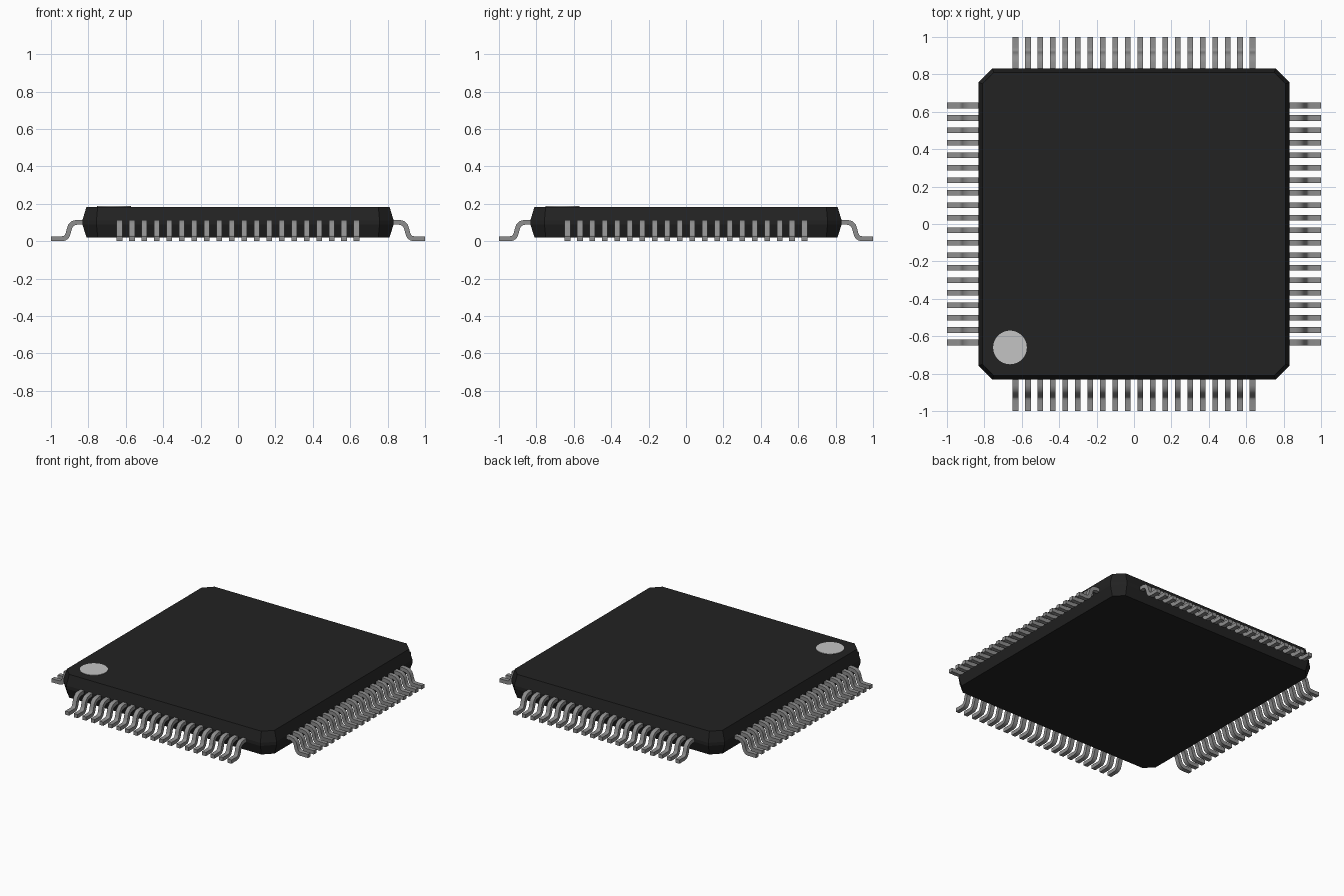
import bpy, bmesh, math
from mathutils import Matrix, Vector

cube = bpy.data.objects.get("Cube")
if cube:
    bpy.data.objects.remove(cube, do_unlink=True)


def material(name, rgb, rough=0.6):
    m = bpy.data.materials.new(name)
    m.use_nodes = True
    m.diffuse_color = (*rgb, 1)
    bsdf = m.node_tree.nodes["Principled BSDF"]
    bsdf.inputs["Base Color"].default_value = (*rgb, 1)
    bsdf.inputs["Roughness"].default_value = rough
    return m


BLACK = material("black plastic", (0.016, 0.016, 0.016))
METAL = material("lead grey", (0.27, 0.27, 0.27), 0.4)
MARK = material("light grey mark", (0.55, 0.55, 0.55))


def finish(name, bm, mat):
    bmesh.ops.recalc_face_normals(bm, faces=bm.faces)
    mesh = bpy.data.meshes.new(name)
    bm.to_mesh(mesh)
    bm.free()
    mesh.materials.append(mat)
    obj = bpy.data.objects.new(name, mesh)
    bpy.context.collection.objects.link(obj)
    return obj


# Package body: stacked octagonal rings, widest at the mould line
def ring(bm, half, flat, z):
    pts = [(half, -flat), (half, flat), (flat, half), (-flat, half),
           (-half, flat), (-half, -flat), (-flat, -half), (flat, -half)]
    return [bm.verts.new((x, y, z)) for x, y in pts]


bm = bmesh.new()
rings = [ring(bm, *r) for r in ((0.81, 0.75, 0.02), (0.832, 0.757, 0.09),
                                (0.832, 0.757, 0.112), (0.81, 0.75, 0.184))]
for low, high in zip(rings, rings[1:]):
    for i in range(8):
        j = (i + 1) % 8
        bm.faces.new((low[i], low[j], high[j], high[i]))
bm.faces.new(rings[0][::-1])
bm.faces.new(rings[-1])
finish("package_body", bm, BLACK)

# Pin one mark: thin disc on the top face
bm = bmesh.new()
bmesh.ops.create_cone(bm, cap_ends=True, segments=48, radius1=0.09, radius2=0.09,
                      depth=0.006, matrix=Matrix.Translation((-0.663, -0.66, 0.184)))
finish("pin_one_mark", bm, MARK)

# Gull-wing lead centre line: distance from the middle, height
PATH = [Vector(p) for p in (
    (0.81, 0.101), (0.862, 0.101), (0.882, 0.096), (0.896, 0.082), (0.902, 0.065),
    (0.908, 0.042), (0.915, 0.026), (0.926, 0.016), (0.942, 0.013), (1.0, 0.013))]
THICK, WIDTH, PITCH, COUNT = 0.026, 0.030, 0.0667, 20


def lead_outline():
    upper, lower = [], []
    for i, p in enumerate(PATH):
        a = (p - PATH[i - 1]).normalized() if i else None
        b = (PATH[i + 1] - p).normalized() if i < len(PATH) - 1 else None
        t = ((a or b) + (b or a)).normalized()
        n = Vector((-t.y, t.x)) * (THICK / 2 / t.dot(a or b))
        upper.append(p + n)
        lower.append(p - n)
    return upper, lower


def add_lead(bm, offset, turn):
    upper, lower = lead_outline()
    sections = []
    for u, l in zip(upper, lower):
        corners = ((u, -1), (u, 1), (l, 1), (l, -1))
        sections.append([bm.verts.new(turn @ Vector((p.x, offset + s * WIDTH / 2, p.y)))
                         for p, s in corners])
    for a, b in zip(sections, sections[1:]):
        for i in range(4):
            j = (i + 1) % 4
            bm.faces.new((a[i], a[j], b[j], b[i]))
    bm.faces.new(sections[0])
    bm.faces.new(sections[-1][::-1])


# One row of leads along each side
for side, name in enumerate(("left", "back", "right", "front")):
    bm = bmesh.new()
    turn = Matrix.Rotation(side * math.pi / 2, 3, "Z")
    for k in range(COUNT):
        add_lead(bm, (k - (COUNT - 1) / 2) * PITCH, turn)
    row = finish(name + "_leads", bm, METAL)
    bpy.ops.object.select_all(action="DESELECT")
    row.select_set(True)
    bpy.context.view_layer.objects.active = row
    bpy.ops.object.shade_smooth_by_angle(angle=math.radians(35))
